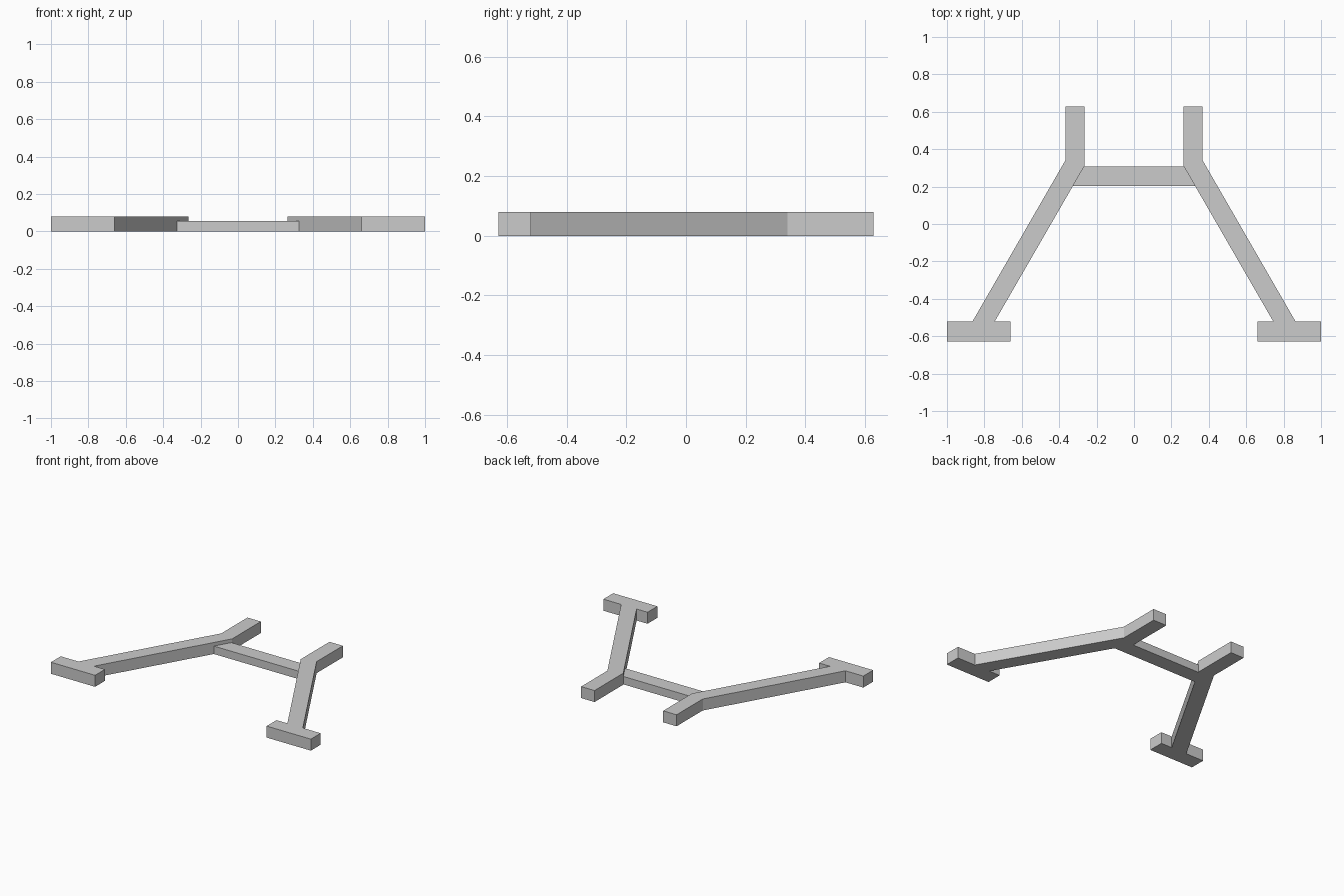
import bpy
import bmesh

cube = bpy.data.objects.get("Cube")
if cube:
    bpy.data.objects.remove(cube, do_unlink=True)

grey = bpy.data.materials.new("plain_grey")
grey.use_nodes = True
colour = (0.6, 0.6, 0.6, 1)
grey.diffuse_color = colour
grey.node_tree.nodes["Principled BSDF"].inputs["Base Color"].default_value = colour


def extrude_outline(name, outline, height):
    """Raise a flat outline from the ground into a solid bar."""
    bm = bmesh.new()
    base = bm.faces.new([bm.verts.new((x, y, 0)) for x, y in outline])
    result = bmesh.ops.extrude_face_region(bm, geom=[base], use_keep_orig=True)
    top = [v for v in result["geom"] if isinstance(v, bmesh.types.BMVert)]
    bmesh.ops.translate(bm, verts=top, vec=(0, 0, height))
    bmesh.ops.recalc_face_normals(bm, faces=bm.faces)
    mesh = bpy.data.meshes.new(name)
    bm.to_mesh(mesh)
    bm.free()
    mesh.materials.append(grey)
    obj = bpy.data.objects.new(name, mesh)
    bpy.context.collection.objects.link(obj)
    return obj


# Side arm: rear prong, slanted leg and wide foot in one outline
arm = [(0.264, 0.628), (0.367, 0.628), (0.367, 0.34), (0.863, -0.52),
       (1.0, -0.52), (1.0, -0.628), (0.66, -0.628), (0.66, -0.52),
       (0.744, -0.52), (0.264, 0.312)]
for name, side in (("left_arm", 1), ("right_arm", -1)):
    extrude_outline(name, [(side * x, y) for x, y in arm], 0.08)

# Lower cross bar, mitred against the slanted legs
bar = [(-0.328, 0.202), (0.328, 0.202), (0.266, 0.308), (-0.266, 0.308)]
extrude_outline("cross_bar", bar, 0.055)
